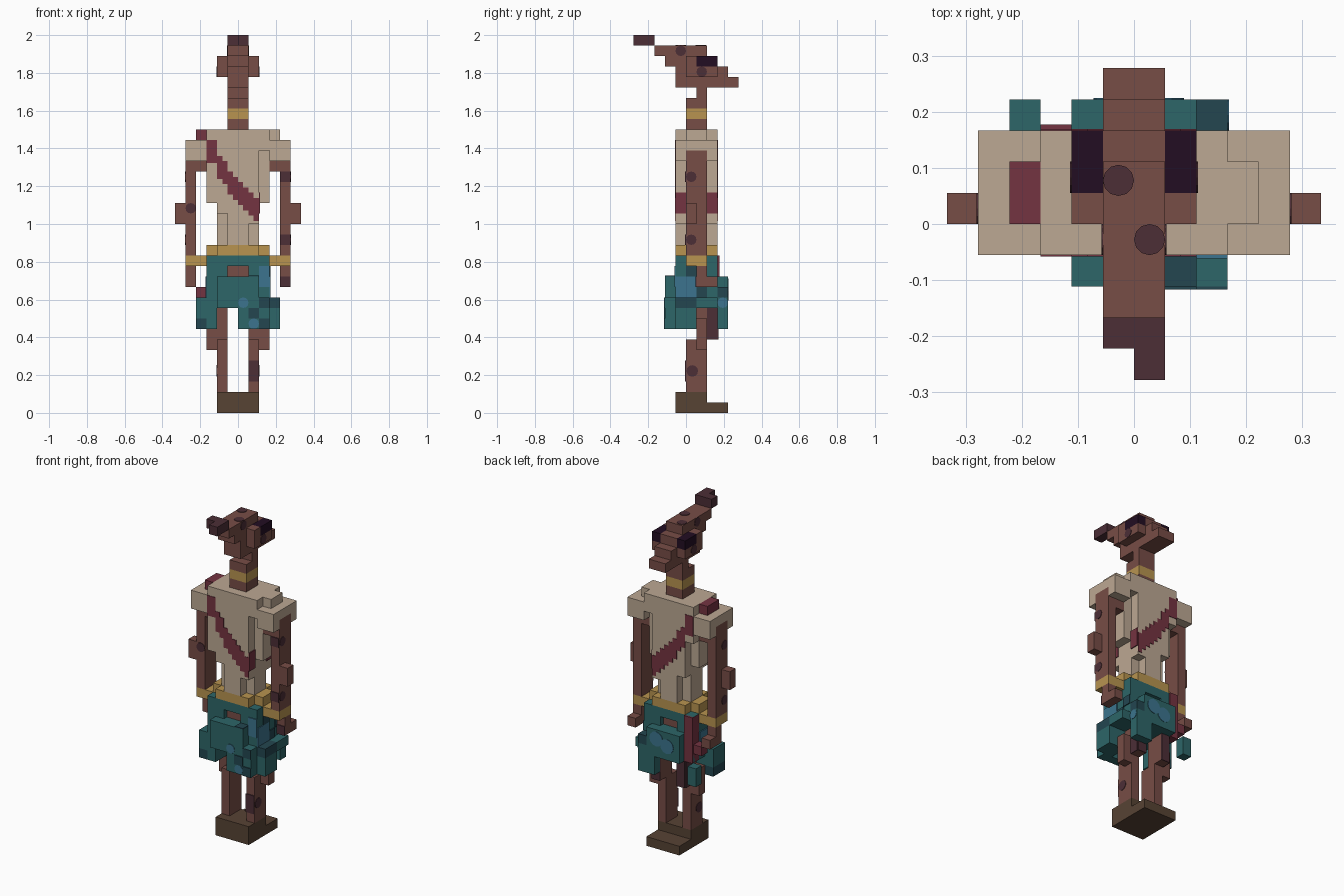
import bpy, bmesh, math
from mathutils import Matrix, Vector

if "Cube" in bpy.data.objects:
    bpy.data.objects.remove(bpy.data.objects["Cube"], do_unlink=True)

UNIT = 1 / 18      # edge of one block
PLATE = 0.1        # thickness of painted plates, in blocks


def linear(value):
    value /= 255
    return value / 12.92 if value <= 0.04045 else ((value + 0.055) / 1.055) ** 2.4


def material(name, *rgb):
    colour = [linear(v) for v in rgb] + [1]
    mat = bpy.data.materials.new(name)
    mat.use_nodes = True
    mat.diffuse_color = colour
    shader = next(n for n in mat.node_tree.nodes if n.type == "BSDF_PRINCIPLED")
    shader.inputs["Base Color"].default_value = colour
    return mat


skin = material("brown_skin", 119, 77, 70)
dark = material("dark_brown_skin", 76, 46, 54)
cream = material("cream_cloth", 188, 168, 147)
maroon = material("maroon_sash", 116, 51, 65)
gold = material("gold_trim", 184, 148, 80)
teal = material("teal_cloth", 45, 102, 104)
deep_teal = material("dark_teal_cloth", 35, 70, 80)
blue = material("blue_cloth", 60, 116, 142)
purple = material("dark_purple_eye", 34, 13, 34)
leather = material("brown_leather", 87, 67, 52)


def finish(name, bm, mat):
    mesh = bpy.data.meshes.new(name)
    bm.to_mesh(mesh)
    bm.free()
    mesh.materials.append(mat)
    obj = bpy.data.objects.new(name, mesh)
    bpy.context.collection.objects.link(obj)
    return obj


def blocks(name, mat, *boxes):
    """Boxes given as (x range), (y range), (z range) in block units."""
    bm = bmesh.new()
    for ranges in boxes:
        low = Vector([min(r) for r in ranges]) * UNIT
        high = Vector([max(r) for r in ranges]) * UNIT
        size = Matrix.Diagonal((*(high - low), 1))
        bmesh.ops.create_cube(bm, size=1, matrix=Matrix.Translation((low + high) / 2) @ size)
    return finish(name, bm, mat)


def spot(name, mat, centre, direction, radius=0.5):
    """Thin round patch lying on a face."""
    turn = Vector(direction).to_track_quat("Z", "Y").to_matrix().to_4x4()
    bm = bmesh.new()
    bmesh.ops.create_cone(bm, cap_ends=True, segments=12, radius1=radius * UNIT,
                          radius2=radius * UNIT, depth=PLATE * UNIT,
                          matrix=Matrix.Translation(Vector(centre) * UNIT) @ turn)
    return finish(name, bm, mat)


FRONT, BACK, UP = (0, -1, 0), (0, 1, 0), (0, 0, 1)
mid, core, deep = (-1, 1), (0, 2), (-1, 3)

# Head, crest and neck
blocks("head", skin,
       (mid, (-3, 2), (34, 35)), (mid, (-2, 3), (33, 34)),
       (mid, (-1, 4), (32, 33)), (mid, (-1, 5), (31, 32)))
blocks("crest_tip", dark, (mid, (-4, -3), (35, 36)), ((0, 1), (-5, -4), (35, 36)))
blocks("neck", skin, (mid, (1, 2), (30, 31)), (mid, core, (29, 30)), (mid, core, (27, 28)))
blocks("neck_ring", gold, (mid, core, (28, 29)))
spot("crown_spot", dark, (-0.5, 1.4, 35), UP)
spot("crest_spot", dark, (0.5, -0.5, 35), UP)

# Torso
blocks("chest", cream,
       ((-3, 3), deep, (25, 27)), ((-2, 2), deep, (19, 25)),
       ((-3, -2), deep, (23, 25)), ((-3, -2), (-1, 2), (20, 23)),
       ((2, 3), core, (20, 25)), ((3, 4), core, (26, 27)))
blocks("waist", cream, (mid, deep, (16, 19)), ((-2, 2), core, (16, 19)),
       ((1, 2), deep, (18, 19)))
blocks("belt", gold, ((-3, 3), core, (15, 16)), ((-2, 2), deep, (15, 16)))

# Diagonal sash on both faces of the torso
steps = []
for k in range(10):
    x, top = -3 + k / 2, 26 if k < 2 else round(51 - 1.16 * k) / 2
    bottom = max(top - 2.2, 18)
    for y in (-1, 3):
        steps.append(((x, x + 0.5), (y - PLATE / 2, y + PLATE / 2), (bottom, top)))
for y in (-1, 2):
    steps.append(((2, 2 + PLATE), (y, y + 1), (19, 21)))
blocks("sash", maroon, *steps)
blocks("sash_knot", maroon, ((-4, -3), core, (26, 27)))
blocks("sash_tail", maroon, ((-3, -2), (2, 3.2), (10, 15)), ((-4, -3), (2, 3), (11, 12)))

# Mirrored parts: eyes, shoulders, arms, legs
for side, s in (("left", 1), ("right", -1)):
    def span(a, b):
        return (s * a, s * b)

    out = (s, 0, 0)
    blocks(side + "_cheek", skin, (span(1, 2), (0, 1), (32, 34)), (span(1, 2), (1, 3), (32, 33)))
    blocks(side + "_eye", purple, (span(1, 2), (1, 3), (33, 34)))
    spot(side + "_cheek_spot", dark, (s * 2, 1.5, 32.5), out)
    spot(side + "_crest_spot", dark, (s, -0.5, 34.5), out)

    blocks(side + "_shoulder", cream, (span(3, 5), deep, (25, 26)),
           (span(3, 5), (-1, 0), (24, 25)), (span(3, 5), (2, 3), (24, 25)))
    blocks(side + "_arm", skin, (span(4, 5), core, (15, 25)), (span(3, 4), core, (23, 25)))
    blocks(side + "_elbow", skin, (span(5, 6), (0, 1), (18, 20)))
    blocks(side + "_bracelet", gold, (span(3, 5), core, (14, 15)))
    blocks(side + "_hand", skin, (span(4, 5), (1, 2), (12, 14)), (span(4, 5), (2, 3), (12, 13)))
    for z in (22.5, 16.5):
        spot(side + "_arm_side_spot", dark, (s * 5, 0.5, z), out)

    blocks(side + "_thigh", skin, (span(1, 2), (1, 3), (7, 10)), (span(2, 3), (1, 2), (6, 9)))
    blocks(side + "_thigh_shade", dark, (span(1, 2), (3, 3 + PLATE), (7, 10)),
           (span(2, 2 + PLATE), (2, 3), (7, 10)))
    blocks(side + "_shin", skin, (span(1, 2), core, (2, 7)))
    spot(side + "_shin_side_spot", dark, (s * 2, 0.6, 4), out, 0.55)

# Skin patches on the front
blocks("left_arm_patches", dark, *[((4, 5), (y - PLATE, y), (z, z + 1))
                                   for y, z in ((0, 22), (0, 16), (1, 12))])
spot("right_arm_spot", dark, (-4.5, 0, 19.5), FRONT)
spot("left_shin_spot", dark, (1.5, 0, 4), FRONT)
blocks("left_shin_patch", dark, ((1, 2), (-PLATE, 0), (3, 5)))

# Joined footwear with low toes
blocks("shoes", leather, ((-2, 2), (-1, 2), (0, 2)), ((-2, 2), (2, 4), (0, 1)))

# Ragged skirt
blocks("skirt_waistband", teal, ((-3, 3), core, (13, 15)), ((-3, 3), deep, (14, 15)),
       ((-3, -1), deep, (13, 14)), ((1, 3), deep, (13, 14)))
blocks("belly", skin, (mid, (-0.5, 2.5), (13, 14)))
blocks("skirt_body", teal, ((-3, 3), deep, (10, 13)))
blocks("skirt_front", teal, ((-2, 2), (-2, -1), (10, 13)), ((0, 3), (-2, -1), (8, 11)))
blocks("skirt_back", teal, ((-2, 2), (3, 4), (10, 13)), ((1, 3), (3, 4), (8, 11)))
blocks("skirt_sides", teal,
       ((-4, -3), (-1, 1), (9, 11)), ((-3, -2), (-1, 1), (8, 10)),
       ((3, 4), (-1, 1), (8, 10)), ((-4, -3), (3, 4), (8, 10)),
       ((2, 3), (-1, 1), (8, 10)), ((3, 4), (1, 3), (10, 11)))
blocks("skirt_dark_folds", deep_teal,
       ((-4, -3), (-1, 1), (8, 9)), ((3, 4), (-1, 1), (10, 11)),
       ((2, 3), (3, 4), (11, 12)), ((1, 2), (-2, -1), (13, 13 + PLATE)))
blocks("skirt_dark_patches", deep_teal,
       *[((x, x + 1), (-2 - PLATE, -2), (z, z + 1)) for x, z in ((1, 9), (2, 8), (2, 10))],
       *[((3, 3 + PLATE), (y, y + 1), (z, z + 1)) for y, z in ((0, 13), (1, 11), (2, 12))])

# Blue patterns on the skirt
blocks("skirt_blue_panel", blue, ((2, 3), (-1 - PLATE, -1), (12, 14)),
       ((3, 3 + PLATE), (-1, 1), (11, 13)), ((-3 - PLATE, -3), (0, 2), (11, 13)))
for x, z in ((0.5, 10.5), (1.5, 8.5)):
    spot("skirt_front_dot", blue, (x, -2, z), FRONT)
for x, z in ((-0.5, 11.5), (0.8, 12)):
    spot("skirt_back_dot", blue, (x, 4, z), BACK, 0.8)
spot("skirt_side_dot", blue, (3, 3.5, 10.5), (1, 0, 0))
